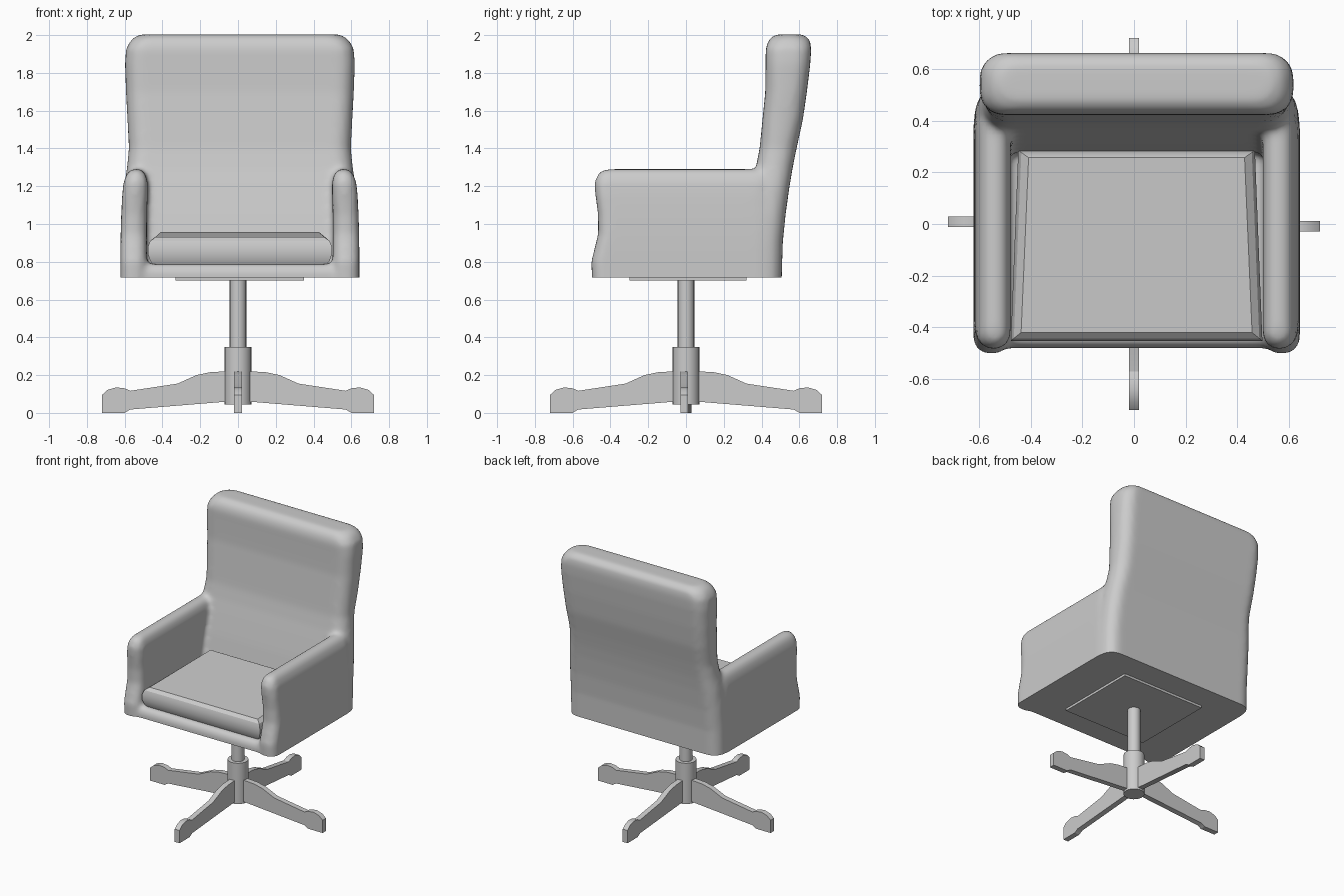
import bpy, bmesh
from math import sin, cos, pi, radians
from mathutils import Matrix

if "Cube" in bpy.data.objects:
    bpy.data.objects.remove(bpy.data.objects["Cube"])

CX = 0.01  # the upholstered body sits slightly off the column axis


def finish(bm, name, smooth=None):
    bmesh.ops.recalc_face_normals(bm, faces=bm.faces)
    mesh = bpy.data.meshes.new(name)
    bm.to_mesh(mesh)
    bm.free()
    ob = bpy.data.objects.new(name, mesh)
    bpy.context.collection.objects.link(ob)
    if smooth:
        bpy.ops.object.select_all(action='DESELECT')
        ob.select_set(True)
        bpy.context.view_layer.objects.active = ob
        bpy.ops.object.shade_smooth_by_angle(angle=radians(smooth))
    return ob


def loft(bm, rings):
    loops = [[bm.verts.new(p) for p in ring] for ring in rings]
    n = len(loops[0])
    for a, b in zip(loops, loops[1:]):
        for i in range(n):
            j = (i + 1) % n
            bm.faces.new((a[i], a[j], b[j], b[i]))
    bm.faces.new(loops[0][::-1])
    bm.faces.new(loops[-1])


def rounded_rect(cx, hw, y0, y1, r, z, seg=6):
    r = min(r, hw * 0.98, (y1 - y0) * 0.49)
    corners = [(cx + hw - r, y1 - r), (cx - hw + r, y1 - r),
               (cx - hw + r, y0 + r), (cx + hw - r, y0 + r)]
    return [(x + r * cos(pi / 2 * (k + i / seg)), y + r * sin(pi / 2 * (k + i / seg)), z)
            for k, (x, y) in enumerate(corners) for i in range(seg + 1)]


# Upholstered shell: backrest, two arms and floor, fused into one soft form
shell = bmesh.new()
back = [  # z, half width, front y, rear y
    (0.66, .628, .265, .505), (0.90, .628, .28, .512), (1.05, .624, .31, .527),
    (1.20, .613, .345, .548), (1.30, .598, .37, .565), (1.40, .588, .39, .585),
    (1.55, .595, .405, .618), (1.70, .603, .42, .640), (1.85, .608, .422, .658),
    (1.93, .602, .422, .663), (1.975, .575, .438, .655), (1.995, .55, .46, .635),
    (2.004, .52, .485, .61)]
loft(shell, [rounded_rect(CX, hw, y0, y1, 0.09, z) for z, hw, y0, y1 in back])
arm = [  # z, front y, half width, centre offset
    (0.66, -.495, .070, .562), (0.80, -.502, .070, .562), (0.88, -.482, .070, .562),
    (0.95, -.465, .069, .562), (1.05, -.466, .068, .560), (1.15, -.480, .067, .556),
    (1.22, -.485, .064, .552), (1.26, -.470, .052, .550), (1.28, -.45, .036, .549),
    (1.292, -.41, .018, .548)]
for s in (-1, 1):
    loft(shell, [rounded_rect(CX + s * c, hw, y0, 0.44, 0.06, z) for z, y0, hw, c in arm])
floor = [(0.66, -.48), (0.75, -.48), (0.775, -.47), (0.787, -.45)]
loft(shell, [rounded_rect(CX, 0.55, y0, 0.4, 0.02, z) for z, y0 in floor])
ob = finish(shell, "shell_blank")
m = ob.modifiers.new("fuse", 'REMESH')
m.mode = 'VOXEL'
m.voxel_size = 0.016
m = ob.modifiers.new("soften", 'SMOOTH')
m.factor = 0.5
m.iterations = 8
fused = bpy.data.meshes.new_from_object(ob.evaluated_get(bpy.context.evaluated_depsgraph_get()))
bpy.data.objects.remove(ob)
bm = bmesh.new()
bm.from_mesh(fused)
# Crisp flat underside
res = bmesh.ops.bisect_plane(bm, geom=bm.verts[:] + bm.edges[:] + bm.faces[:],
                             plane_co=(0, 0, 0.717), plane_no=(0, 0, 1), clear_inner=True)
bmesh.ops.holes_fill(bm, edges=[e for e in bm.edges if e.is_boundary], sides=0)
finish(bm, "chair_shell", 45)

# Seat cushion: tapers to the rear, top slopes gently to the front
def cushion_ring(inset, z_front, z_rear):
    f, r, y0, y1 = .487 - inset, .458 - inset, -.452 + inset * .8, .285 - inset * .7
    return [(CX - f, y0, z_front), (CX + f, y0, z_front),
            (CX + r, y1, z_rear), (CX - r, y1, z_rear)]

bm = bmesh.new()
loft(bm, [cushion_ring(*v) for v in (
    (.035, .775, .775), (.012, .805, .805), (0, .84, .84), (0, .88, .90),
    (.012, .91, .935), (.04, .93, .958))])
finish(bm, "seat_cushion", 30)

# Mounting plate under the seat
bm = bmesh.new()
bmesh.ops.create_cube(bm, size=1, matrix=Matrix.Translation((0.01, 0.01, 0.725))
                      @ Matrix.Diagonal((0.68, 0.62, 0.05, 1)))
finish(bm, "mounting_plate")


# Column and hub
def cylinder(name, r, z0, z1):
    bm = bmesh.new()
    bmesh.ops.create_cone(bm, cap_ends=True, segments=20, radius1=r, radius2=r, depth=z1 - z0,
                          matrix=Matrix.Translation((0, 0, (z0 + z1) / 2)))
    finish(bm, name, 30)

cylinder("column", 0.044, 0.30, 0.72)
cylinder("hub", 0.071, 0.045, 0.35)

# Four flat legs cut from one side profile
profile = [(.03, .222), (.15, .215), (.22, .20), (.32, .155), (.57, .117), (.60, .13),
           (.645, .135), (.69, .122), (.72, .095), (.72, 0), (.60, 0), (.57, .018), (.03, .062)]
for i, name in enumerate(("right_leg", "rear_leg", "left_leg", "front_leg")):
    shift = -0.009 if i % 2 == 0 else 0
    bm = bmesh.new()
    loft(bm, [[(x, y + shift, z) for x, z in profile] for y in (-0.02, 0.02)])
    bm.transform(Matrix.Rotation(i * pi / 2, 4, 'Z'))
    finish(bm, name, 30)
